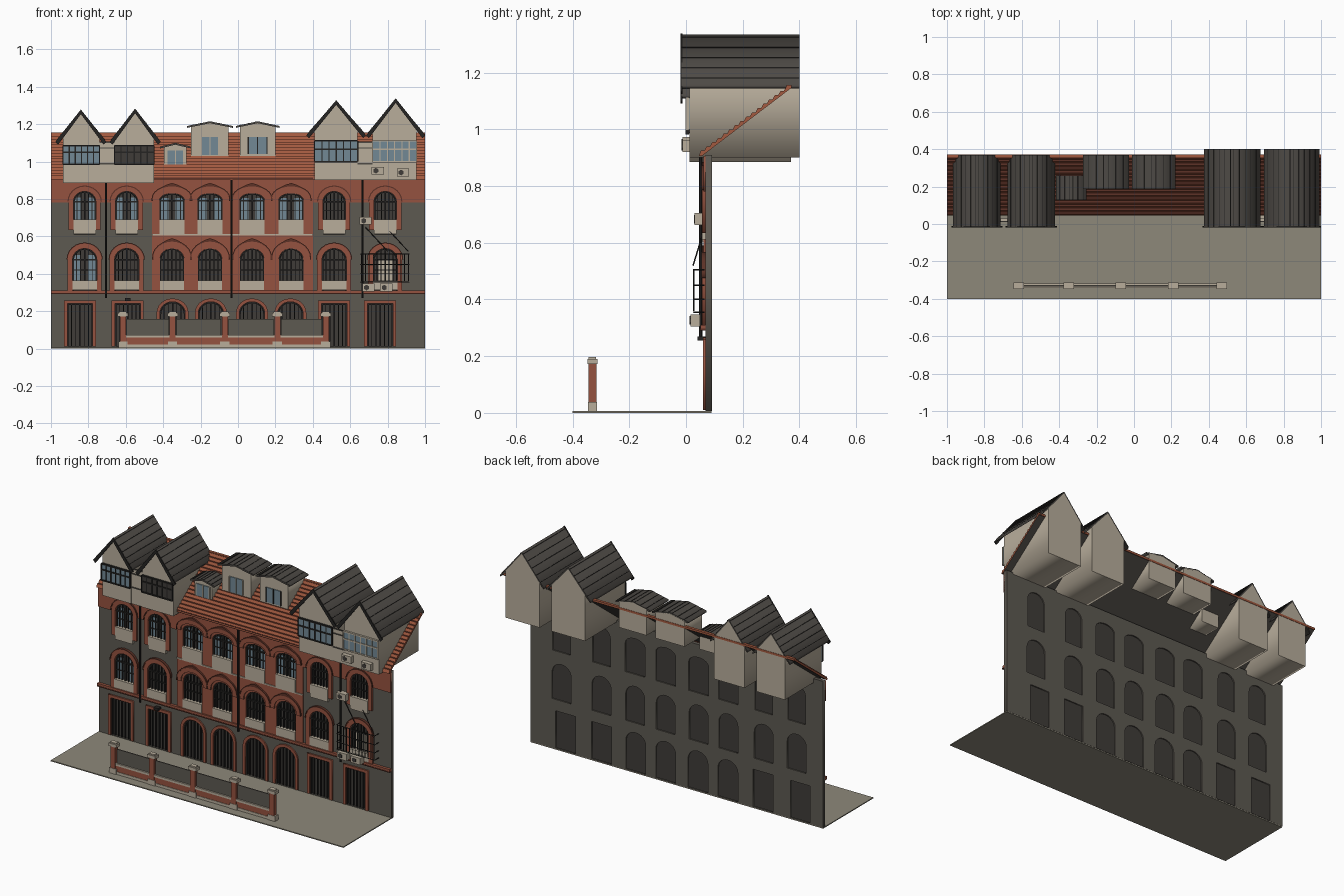
import bpy, bmesh
from math import sin, cos, pi
from mathutils import Matrix, Vector

if "Cube" in bpy.data.objects:
    bpy.data.objects.remove(bpy.data.objects["Cube"])


def material(name, r, g, b):
    m = bpy.data.materials.new(name)
    m.use_nodes = True
    m.diffuse_color = (r, g, b, 1)
    m.node_tree.nodes["Principled BSDF"].inputs["Base Color"].default_value = (r, g, b, 1)
    return m


BRICK = material("brick red", .30, .085, .05)
TILE = material("roof tile orange", .36, .10, .05)
UMBER = material("shadow brown", .11, .032, .02)
SLATE = material("slate grey", .075, .068, .06)
STONE = material("wall grey", .11, .10, .083)
CREAM = material("cream plaster", .48, .42, .33)
PAVING = material("paving", .27, .25, .195)
PANE = material("dark pane", .05, .045, .04)
BLUE = material("blue glass", .17, .25, .30)
IRON = material("black iron", .018, .017, .016)


def finish(name, bm, *mats):
    bmesh.ops.recalc_face_normals(bm, faces=bm.faces)
    me = bpy.data.meshes.new(name)
    bm.to_mesh(me)
    bm.free()
    for m in mats:
        me.materials.append(m)
    ob = bpy.data.objects.new(name, me)
    bpy.context.collection.objects.link(ob)
    return ob


def boxes(name, items, mat):
    """Each item is x0, x1, y0, y1, z0, z1."""
    bm = bmesh.new()
    for x0, x1, y0, y1, z0, z1 in items:
        mtx = Matrix.Translation(((x0 + x1) / 2, (y0 + y1) / 2, (z0 + z1) / 2))
        mtx = mtx @ Matrix.Diagonal((x1 - x0, y1 - y0, z1 - z0, 1))
        bmesh.ops.create_cube(bm, size=1, matrix=mtx)
    return finish(name, bm, mat)


def plate(name, outlines, y0, y1, mat):
    """Upright plate from x-z outlines; inner outlines become holes."""
    cu = bpy.data.curves.new(name, "CURVE")
    cu.dimensions, cu.fill_mode, cu.extrude = "2D", "BOTH", (y1 - y0) / 2
    for pts in outlines:
        sp = cu.splines.new("POLY")
        sp.points.add(len(pts) - 1)
        for p, (x, z) in zip(sp.points, pts):
            p.co = (x, z, 0, 1)
        sp.use_cyclic_u = True
    tmp = bpy.data.objects.new(name + " outline", cu)
    bpy.context.collection.objects.link(tmp)
    deps = bpy.context.evaluated_depsgraph_get()
    me = bpy.data.meshes.new_from_object(tmp.evaluated_get(deps))
    bm = bmesh.new()
    bm.from_mesh(me)
    bpy.data.objects.remove(tmp)
    bpy.data.meshes.remove(me)
    bm.transform(Matrix.Translation((0, (y0 + y1) / 2, 0)) @ Matrix.Rotation(pi / 2, 4, "X"))
    bmesh.ops.remove_doubles(bm, verts=bm.verts, dist=1e-5)
    for f in bm.faces:
        f.material_index = 0
    return finish(name, bm, mat)


def arch(cx, w, z0, z1, rise, peak=0, n=12):
    if not rise:
        return [(cx - w/2, z0), (cx - w/2, z1), (cx + w/2, z1), (cx + w/2, z0)]
    top = [(cx - w/2 * cos(pi*i/n), z1 - rise + rise * sin(pi*i/n)
            + peak * max(0, 1 - 2 * abs(cos(pi*i/n)))) for i in range(n + 1)]
    return [(cx - w/2, z0)] + top + [(cx + w/2, z0)]


def band(name, cx, w, z0, z1, rise, t, y0, y1, mat, peak=0):
    outer = arch(cx, w + 2*t, z0, z1 + t, rise + (t if rise else 0), peak)
    plate(name, [outer + arch(cx, w, z0, z1, rise)[::-1]], y0, y1, mat)


def rods(name, lines, r, mat):
    bm = bmesh.new()
    for a, b in lines:
        a, b = Vector(a), Vector(b)
        d = b - a
        mtx = Matrix.Translation((a + b) / 2) @ d.to_track_quat("Z", "Y").to_matrix().to_4x4()
        bmesh.ops.create_cone(bm, cap_ends=True, segments=6, radius1=r, radius2=r,
                              depth=d.length, matrix=mtx)
    return finish(name, bm, mat)


# Window bays on three floors: centre, width, bottom, top, arch rise
cols = [-.82, -.595, -.353, -.15, .075, .284, .514, .787]
doors = [-.845, -.59, -.35, -.145, .075, .28, .514, .76]
bays = []
for i, (c, d) in enumerate(zip(cols, doors)):
    mid = 2 <= i <= 5
    bays.append((i, 2, c, .135 if mid else .12, .61, .83 if mid else .84, .04 if mid else .055))
    bays.append((i, 1, c, .13, .31, .535, .06))
    bays.append((i, 0, d, .135, .01, .25 if mid else .24, .06 if mid else 0))
holes = [arch(*b[2:]) for b in bays]

# Ground and wall
boxes("ground", [(-1, 1, -.4, .09, 0, .006)], PAVING)
plate("wall", [[(-1, .006), (-1, .91), (1, .91), (1, .006)]] + holes, .069, .091, STONE)
plate("centre_brick", [[(-.46, .305), (-.46, .905), (.4, .905), (.4, .305)]]
      + [arch(*b[2:]) for b in bays if 2 <= b[0] <= 5 and b[1] and b[1] == 2]
      + [arch(c, .13, .312, .535, .06) for c in cols[2:6]], .062, .07, BRICK)
for side, x0, x1, cc in (("left", .4, 1, cols[6:]), ("right", -1, -.46, cols[:2])):
    path = [(x0, .905), (x0, .78)]
    for c in cc:
        path += [p for p in arch(c, .12, .78, .84, .055)]
    plate(side + "_wing_brick", [path + [(x1, .78), (x1, .905)]], .062, .07, BRICK)

# Window fillings, surrounds, bars and sill panels
bars, panels, blue = [], [], []
for i, row, c, w, z0, z1, rise in bays:
    mid = 2 <= i <= 5
    tag = f"{i}_{row}"
    plate("pane_" + tag, [arch(c, w, z0, z1, rise)], .08, .084, PANE)
    band("frame_" + tag, c, w - .014, z0, z1 - .007, rise, .007, .07, .08, IRON)
    sill = (.01, .365, .69)[row]
    spring = z1 - rise
    if row == 0:
        band("door_surround_" + tag, c, w, z0, z1, rise, .018, .06, .07, BRICK)
    elif mid:
        band("hood_" + tag, c, w + .02, spring, z1 + .012, rise, .025, .054, .062, BRICK, .012)
        band("hood_edge_" + tag, c, w + .07, spring, z1 + .037, rise + .025, .006, .052, .062, UMBER, .012)
    else:
        band("surround_" + tag, c, w, sill - .055, z1, rise, .026, .057, .07, BRICK)
        band("surround_edge_" + tag, c, w + .052, spring, z1 + .026, rise + .026, .006, .054, .07, UMBER)
    if row:
        panels.append((c - w/2, c + w/2, .056, .08, (0, .312, .612)[row], sill))
        bars.append((c - w/2, c + w/2, .068, .08, spring - .004, spring + .004))
        bars.append((c - w/2, c + w/2, .07, .08, (sill + spring)/2 - .002, (sill + spring)/2 + .002))
    for k in range(-2, 3):
        x = k * w / 6
        top = spring + rise * (1 - (2*x/w)**2) ** .5
        t = .004 if k == 0 else .0022
        bars.append((c + x - t, c + x + t, .07, .08, sill, top - .003))
    if row == 2 and i < 6 or (i, row) == (0, 1):
        for s in (-1, 1):
            x = c + s * w * .29
            blue.append((x - w*.15, x + w*.15, .076, .081, sill, spring + rise * .4))
boxes("window_bars", bars, IRON)
boxes("sill_panels", panels, CREAM)
boxes("blue_panes", blue, BLUE)
boxes("curtain", [(.75, .825, .074, .08, .365, .47)], CREAM)

# String courses, eaves gutter, drainpipes
boxes("string_course", [(-1, 1, .052, .07, .297, .31)], BRICK)
boxes("string_course_edge", [(-1, 1, .05, .07, .291, .297), (-.46, .4, .046, .07, .9, .914)], UMBER)
boxes("sill_course", [(-.46, .4, .056, .064, .605, .612)], CREAM)
rods("drainpipes", [((x, .052, .27), (x, .052, .9)) for x in (-.705, -.035, .665)], .006, IRON)
boxes("wall_lamp", [(-.605, -.575, .04, .07, .255, .27)], IRON)

# Stepped tile roof: steep faces are tile, flat treads and underside are dark
bm = bmesh.new()
n, run, rise = 16, .02, .015
prof = [(.045, .905)]
for k in range(n):
    y, z = .045 + k * run, .91 + k * rise
    prof += [(y + .008, z + rise), (y + run, z + rise)]
prof += [(.368, 1.143), (.055, .905)]
f = bm.faces.new([bm.verts.new((-1, y, z)) for y, z in prof])
r = bmesh.ops.extrude_face_region(bm, geom=[f])
bmesh.ops.translate(bm, vec=(2, 0, 0), verts=[v for v in r["geom"] if isinstance(v, bmesh.types.BMVert)])
roof = finish("tile_roof", bm, TILE, UMBER, SLATE)
for p in roof.data.polygons:
    p.material_index = 2 if p.normal.z < -.1 else 1 if p.normal.z > .9 else 0
boxes("ridge", [(-1, 1, .355, .372, 1.143, 1.156)], TILE)


def gable_roof(name, cx, half, z0, z1, y0, y1, t, courses):
    slab = [(cx - half, z0), (cx, z1), (cx + half, z0), (cx + half, z0 - t), (cx, z1 - t), (cx - half, z0 - t)]
    plate(name, [slab], y0, y1, SLATE)
    lines = []
    for s in (-1, 1):
        for k in range(courses):
            u = (k + .3) / courses
            x, z = cx + s * half * u, z1 + (z0 - z1) * u + .0005
            lines.append(((x, y0, z), (x, y1, z)))
    if lines:
        rods(name + "_courses", lines, .0018, IRON)


# Four large gabled dormers: x0, x1, ridge x, half span, bottom, eaves, peak, back
big = [(-.935, -.74, -.84, .127, .885, 1.12, 1.275, .37), (-.66, -.45, -.55, .127, .885, 1.12, 1.28, .37),
       (.41, .64, .525, .15, .9, 1.155, 1.325, .4), (.72, .955, .843, .148, .9, 1.155, 1.335, .4)]
for i, (x0, x1, cx, half, zb, ze, zp, back) in enumerate(big):
    slope = (zp - ze) / half
    body = [(x0, zb), (x0, zp - .012 - slope * (cx - x0)), (cx, zp - .012),
            (x1, zp - .012 - slope * (x1 - cx)), (x1, zb)]
    plate(f"dormer_body_{i}", [body], .012, back, CREAM)
    gable_roof(f"dormer_roof_{i}", cx, half, ze, zp, -.015, back, .012, 5)
    lip = [(cx - half - .01, ze - .015), (cx, zp + .003), (cx + half + .01, ze - .015),
           (cx + half - .005, ze - .03), (cx, zp - .022), (cx - half + .005, ze - .03)]
    plate(f"bargeboard_{i}", [lip], -.02, -.012, IRON)
    w0, w1 = (.985, 1.085) if i < 2 else (1.0, 1.11)
    boxes(f"dormer_window_{i}", [(x0, x1, .002, .012, w0, w1)], BLUE if i != 1 else PANE)
    grid = [(x0 + (x1 - x0) * k / 6 - .003, x0 + (x1 - x0) * k / 6 + .003, -.002, .01, w0, w1) for k in range(7)]
    grid += [(x0, x1, -.002, .01, z - .004, z + .004) for z in (w0, w1, w0 + .065)]
    boxes(f"dormer_window_bars_{i}", grid, CREAM if i == 3 else IRON)
boxes("dormer_links", [(-.74, -.66, .015, .03, .885, 1.1), (.64, .72, .015, .03, .9, 1.1)], CREAM)
boxes("link_trim", [(a, a + .08, .01, .016, z, z + .006) for a in (-.74, .64) for z in (.985, 1.07, 1.1)], SLATE)

# Three low roof dormers: x0, x1, front, back, bottom, eaves, peak, window span
low = [(-.395, -.275, .14, .26, .98, 1.08, 1.1, .09, .985, 1.06),
       (-.25, -.05, .2, .37, 1.03, 1.19, 1.215, .09, 1.035, 1.13),
       (.01, .2, .2, .37, 1.03, 1.19, 1.215, .1, 1.04, 1.13)]
for i, (x0, x1, y0, y1, zb, ze, zp, w, w0, w1) in enumerate(low):
    c = (x0 + x1) / 2
    plate(f"low_dormer_{i}", [[(x0, zb), (x0, ze), (c, zp - .006), (x1, ze), (x1, zb)]], y0, y1, CREAM)
    gable_roof(f"low_dormer_roof_{i}", c, (x1 - x0) / 2 + .022, ze, zp, y0 - .012, y1, .01, 3)
    boxes(f"low_window_{i}", [(c - w/2, c + w/2, y0 - .005, y0, w0, w1)], BLUE)
    boxes(f"low_window_bars_{i}", [(c + k * w/2 - .003, c + k * w/2 + .003, y0 - .008, y0, w0, w1)
                                   for k in (-1, 0, 1)], IRON if i == 2 else CREAM)

# Front garden fence
posts = [-.615, -.35, -.07, .21, .47]
F = -.33
boxes("fence_posts", [(x - .016, x + .016, F - .014, F + .014, .03, .175) for x in posts], BRICK)
boxes("post_caps", [(x - .028, x + .028, F - .018, F + .018, .172, .19) for x in posts]
      + [(x - .02, x + .02, F - .013, F + .013, .19, .197) for x in posts]
      + [(x - .025, x + .025, F - .016, F + .016, .006, .038) for x in posts], CREAM)
boxes("fence_low_wall", [(posts[0], posts[-1], F - .009, F + .009, .02, .06)], BRICK)
boxes("fence_rails", [(posts[0], posts[-1], F - .012, F + .012, a, b) for a, b in ((.006, .022), (.058, .072))], CREAM)
boxes("fence_screens", [(a + .02, b - .02, F - .003, F + .003, .072, .158) for a, b in zip(posts, posts[1:])], STONE)

# Air conditioning units
units = [(.65, .03, .662), (.665, .015, .305), (.76, .015, .305), (.715, -.013, .93), (.85, -.013, .92)]
boxes("cooling_units", [(x, x + .065, y, y + .035, z, z + .042) for x, y, z in units], CREAM)
rods("cooling_fans", [((x + .022, y - .002, z + .021), (x + .022, y + .01, z + .021)) for x, y, z in units], .015, PANE)

# Balcony cage and drying rods
cage = []
for k in range(13):
    x = .66 + k * .021
    cage += [((x, .027, .36), (x, .027, .505))]
for z in (.355, .4, .45, .505):
    cage += [((.655, .027, z), (.915, .027, z))] + [((x, .027, z), (x, .065, z)) for x in (.655, .915)]
cage += [((x, .065, .65), (x + .12, .025, .52)) for x in (.68, .79)]
rods("balcony_cage", cage, .0025, IRON)
